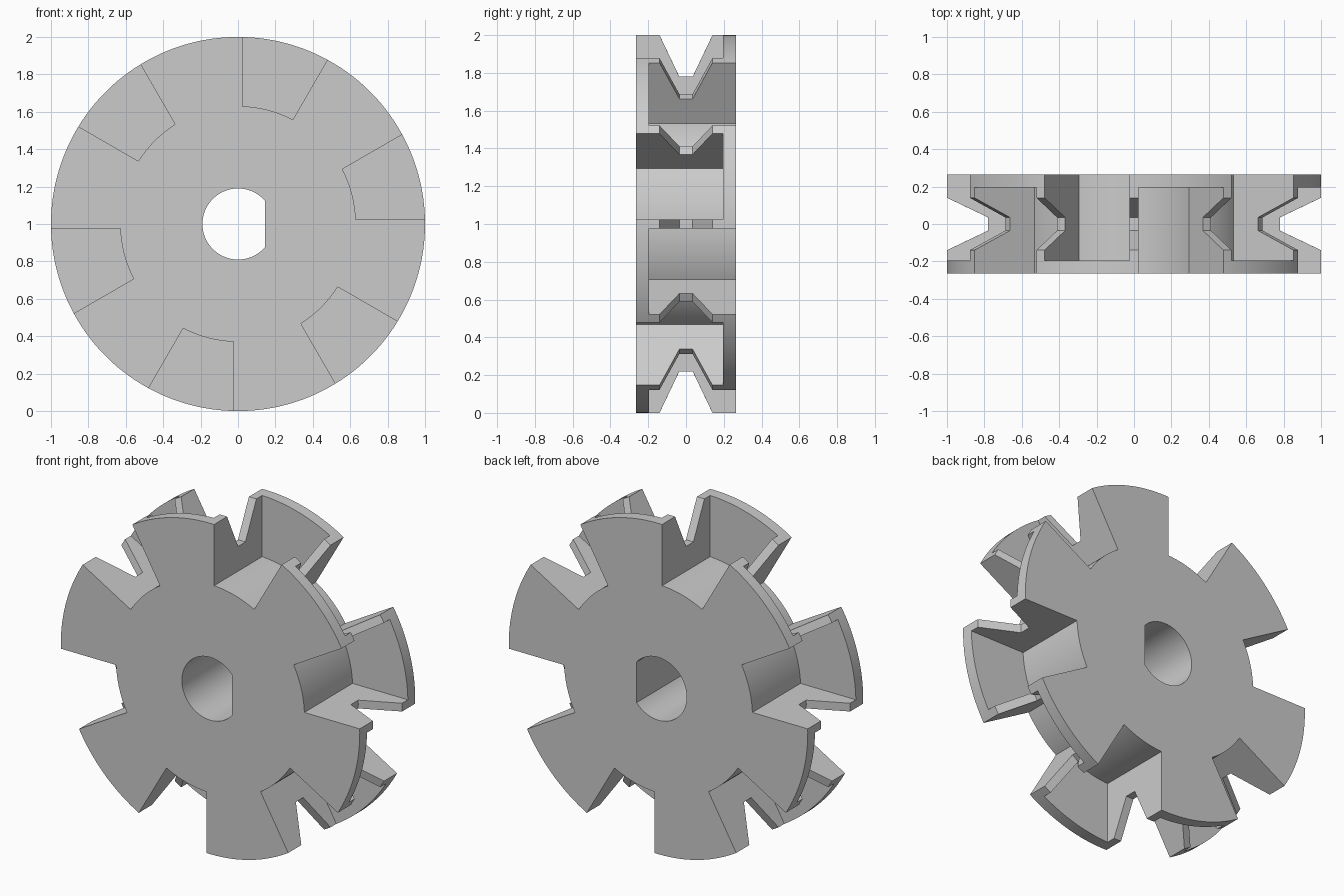
import bpy, bmesh
from math import radians, sin, cos, asin, acos, pi

if "Cube" in bpy.data.objects:
    bpy.data.objects.remove(bpy.data.objects["Cube"])

HALF = 0.265      # half thickness of the wheel
FLANGE = 0.195    # inner face of the thin outer flanges
WEB = 0.025       # half thickness of the radial walls
POCKET_R = 0.63   # floor radius of the pockets
BORE_R, BORE_FLAT = 0.19, 0.145
SEGMENTS = 180

steel = bpy.data.materials.new("plain grey")
steel.use_nodes = True
steel.diffuse_color = (0.6, 0.6, 0.6, 1)
steel.node_tree.nodes["Principled BSDF"].inputs["Base Color"].default_value = (0.6, 0.6, 0.6, 1)


def skin(bm, loops):
    """Join matching vertex loops into a closed solid with flat caps."""
    rings = [[bm.verts.new(p) for p in loop] for loop in loops]
    for a, b in zip(rings, rings[1:]):
        for i in range(len(a)):
            j = (i + 1) % len(a)
            bm.faces.new((a[i], a[j], b[j], b[i]))
    bm.faces.new(rings[0][::-1])
    bm.faces.new(rings[-1])


def prism(bm, outline, y0, y1):
    skin(bm, [[(x, y, z) for x, z in outline] for y in (y0, y1)])


def finish(bm, name):
    bmesh.ops.recalc_face_normals(bm, faces=bm.faces)
    mesh = bpy.data.meshes.new(name)
    bm.to_mesh(mesh)
    bm.free()
    mesh.materials.append(steel)
    obj = bpy.data.objects.new(name, mesh)
    bpy.context.collection.objects.link(obj)
    obj.location.z = 1
    return obj


def arc(r, start, end, steps):
    return [(r * cos(start + (end - start) * i / steps),
             r * sin(start + (end - start) * i / steps)) for i in range(steps + 1)]


# Disc with a V groove around its rim
bm = bmesh.new()
profile = [(1, -HALF), (1, -0.14), (0.78, -0.035), (0.78, 0.035), (1, 0.14), (1, HALF)]
skin(bm, [[(x, y, z) for x, z in arc(r, 0, 2 * pi, SEGMENTS)[:-1]] for r, y in profile])
wheel = finish(bm, "grooved_wheel")

# Pockets opening alternately to the front and the back
bm = bmesh.new()
for k in range(12):
    a0, a1 = radians(30 * k), radians(30 * k + 30)
    inner, outer = asin(WEB / POCKET_R), asin(WEB / 1.2)
    outline = arc(POCKET_R, a0 + inner, a1 - inner, 14) + arc(1.2, a1 - outer, a0 + outer, 6)
    if k % 2 == 0:
        prism(bm, outline, -0.4, FLANGE)
    else:
        prism(bm, outline, -FLANGE, 0.4)

# D-shaped shaft bore, flat on the +x side
flat_angle = acos(BORE_FLAT / BORE_R)
prism(bm, arc(BORE_R, flat_angle, 2 * pi - flat_angle, 64), -0.4, 0.4)
cutter = finish(bm, "pocket_cutter")
cutter.hide_render = True

# Cut the wheel and shade it
cut = wheel.modifiers.new("pockets", "BOOLEAN")
cut.operation = "DIFFERENCE"
cut.solver = "EXACT"
cut.object = cutter
bpy.ops.object.select_all(action="DESELECT")
wheel.select_set(True)
bpy.context.view_layer.objects.active = wheel
bpy.ops.object.modifier_apply(modifier=cut.name)
bpy.data.objects.remove(cutter)
bpy.ops.object.shade_smooth_by_angle(angle=radians(25))
